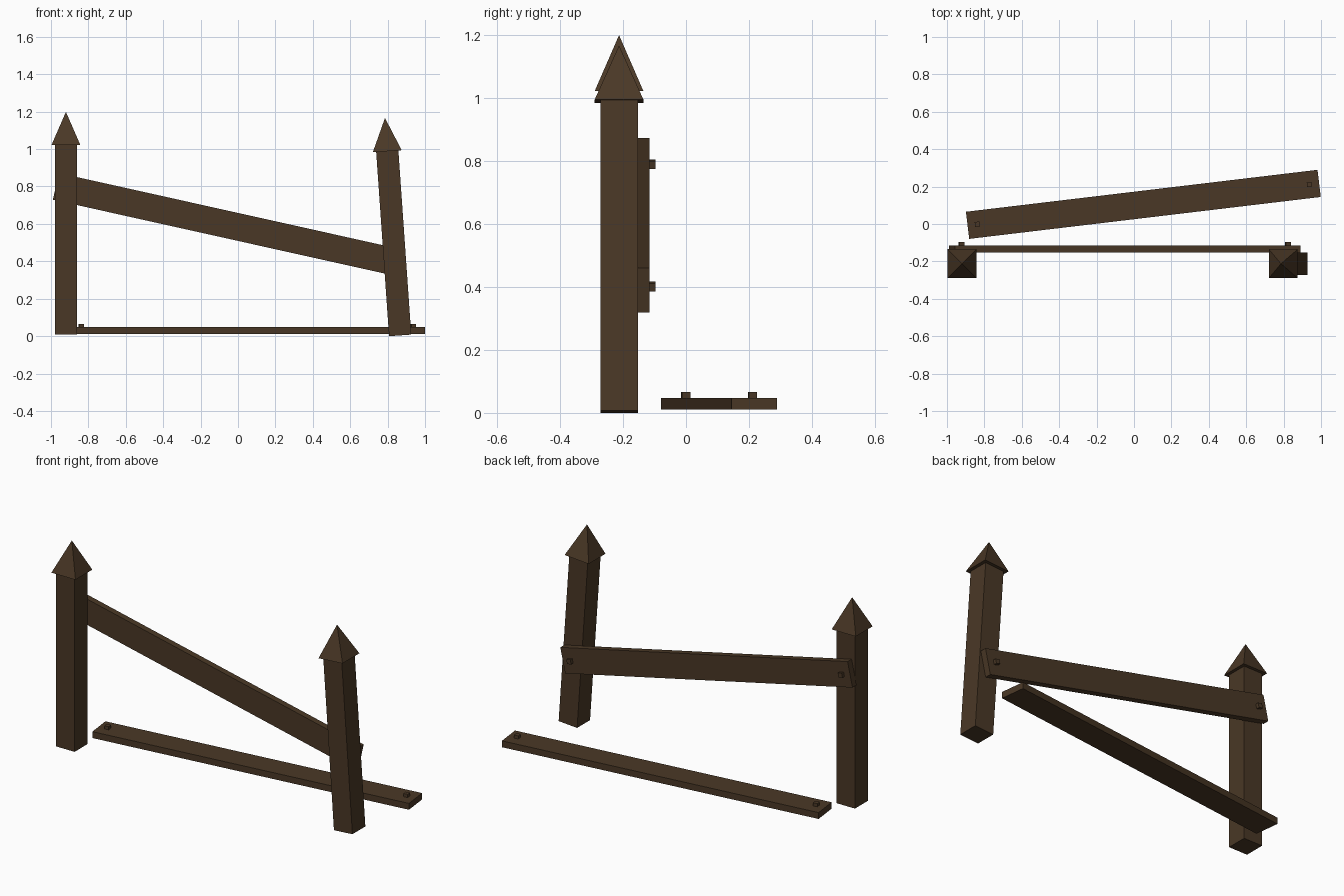
import bpy
from math import radians, sqrt
from mathutils import Matrix, Vector

cube = bpy.data.objects.get("Cube")
if cube:
    bpy.data.objects.remove(cube, do_unlink=True)

wood = bpy.data.materials.new("dark_brown_wood")
wood.use_nodes = True
colour = (0.068, 0.039, 0.019, 1)
wood.diffuse_color = colour
wood.node_tree.nodes["Principled BSDF"].inputs["Base Color"].default_value = colour


def finish(name, frame):
    """Name and colour the new part and place it in its assembly frame."""
    ob = bpy.context.object
    ob.name = ob.data.name = name
    ob.data.materials.append(wood)
    ob.data.transform(frame @ ob.matrix_basis)
    ob.matrix_basis = Matrix()
    return ob


def box(name, centre, size, frame):
    bpy.ops.mesh.primitive_cube_add(size=1, location=centre)
    bpy.context.object.scale = size
    bpy.context.view_layer.update()
    return finish(name, frame)


def post(side, base, lean, height):
    """Square post with an overhanging pyramid cap, leaning about y."""
    frame = Matrix.Translation(base) @ Matrix.Rotation(radians(lean), 4, 'Y')
    box(side + "_post", (0, 0, height / 2), (0.119, 0.119, height), frame)
    bpy.ops.mesh.primitive_cone_add(vertices=4, radius1=0.0775 * sqrt(2), radius2=0,
                                    depth=0.178, location=(0, 0, height + 0.089),
                                    rotation=(0, 0, radians(45)))
    bpy.context.view_layer.update()
    finish(side + "_post_cap", frame)


def plank(name, centre, rotation):
    """Flat board with a square peg standing on its upper face at each end."""
    frame = Matrix.Translation(centre) @ rotation
    box(name, (0, 0, 0), (1.893, 0.146, 0.037), frame)
    for side, x in (("right", -0.894), ("left", 0.894)):
        box(name + "_" + side + "_peg", (x, 0, 0.02), (0.026, 0.026, 0.034), frame)


# Upright post and leaning post
post("right", Vector((-0.92, -0.2125, 0.009)), 0, 1.012)
post("left", Vector((0.867, -0.2125, 0.004)), -4, 0.987)

# Sloping rail behind the posts, pegs facing backwards
plank("sloping_rail", Vector((-0.05, -0.1345, 0.595)),
      Matrix.Rotation(radians(12.55), 4, 'Y') @ Matrix.Rotation(radians(-90), 4, 'X'))

# Fallen rail lying on the ground, pegs facing up
plank("fallen_rail", Vector((0.05, 0.105, 0.029)), Matrix.Rotation(radians(6.8), 4, 'Z'))
